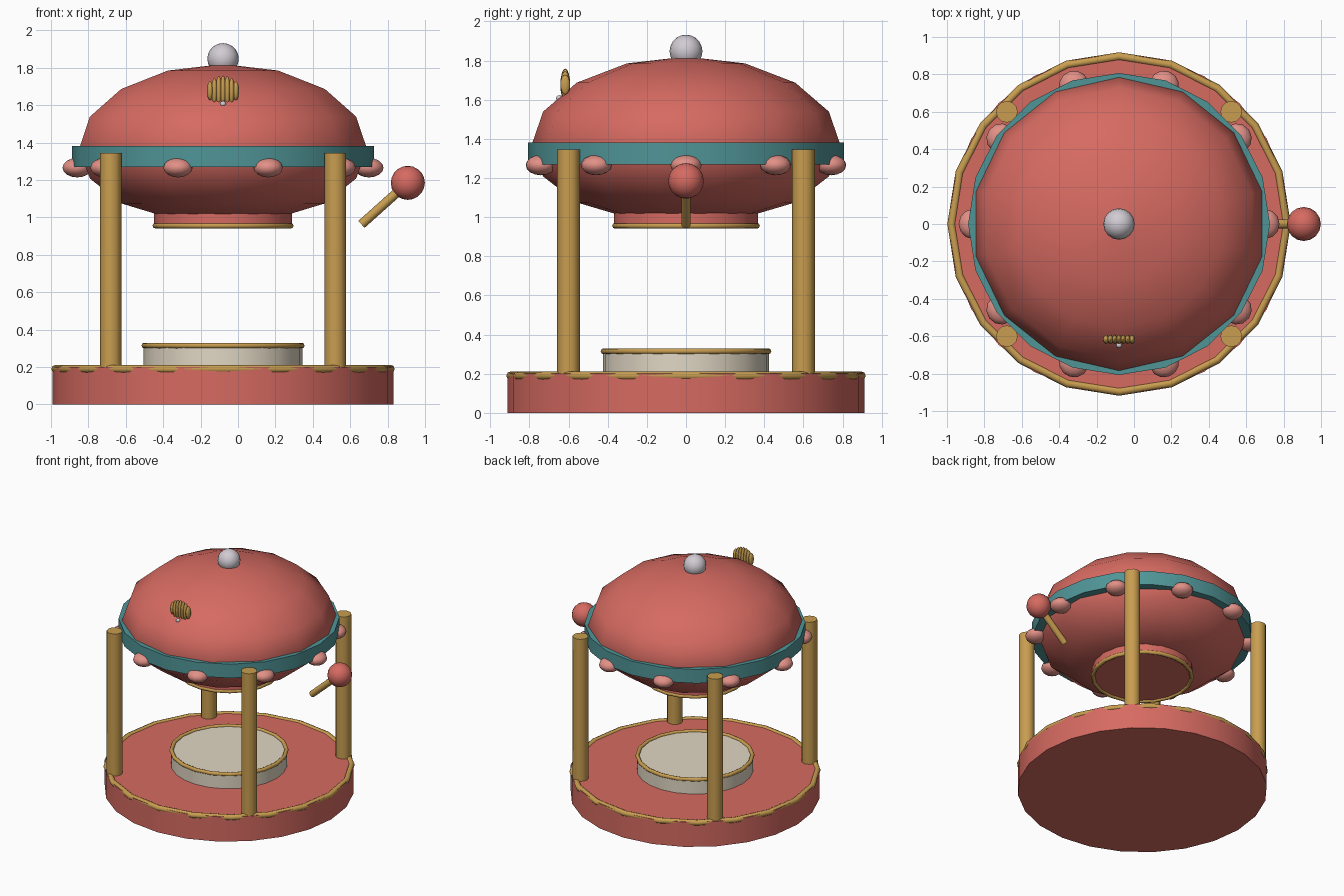
import bpy, bmesh, math
from mathutils import Vector

if "Cube" in bpy.data.objects:
    bpy.data.objects.remove(bpy.data.objects["Cube"])

CX = -0.08  # main axis of the machine


def mat(name, rgb):
    m = bpy.data.materials.new(name)
    m.diffuse_color = (*rgb, 1)
    m.use_nodes = True
    m.node_tree.nodes["Principled BSDF"].inputs["Base Color"].default_value = m.diffuse_color
    return m


RED = mat("coral_red", (0.67, 0.145, 0.12))
GOLD = mat("gold", (0.58, 0.34, 0.08))
TEAL = mat("teal", (0.08, 0.30, 0.31))
PINK = mat("bulb_pink", (0.76, 0.28, 0.24))
CREAM = mat("cream", (0.75, 0.68, 0.55))
SILVER = mat("silver", (0.64, 0.60, 0.65))


def finish(name, m, angle=40):
    o = bpy.context.object
    o.name = name
    o.data.materials.append(m)
    bpy.ops.object.shade_smooth_by_angle(angle=math.radians(angle))
    return o


def cyl(name, m, r, z0, z1, n, x=CX, y=0):
    bpy.ops.mesh.primitive_cylinder_add(vertices=n, radius=r, depth=z1 - z0,
                                        location=(x, y, (z0 + z1) / 2))
    return finish(name, m)


def ring(name, m, r, minor, z, n=20):
    bpy.ops.mesh.primitive_torus_add(major_segments=n, minor_segments=8, major_radius=r,
                                     minor_radius=minor, location=(CX, 0, z))
    return finish(name, m, 60)


def ball(name, m, loc, size, seg=14, rings=8, rot=0):
    bpy.ops.mesh.primitive_uv_sphere_add(segments=seg, ring_count=rings, radius=1,
                                         location=loc, rotation=(0, 0, rot))
    o = finish(name, m, 60)
    o.scale = size
    return o


def lathe(name, m, profile, n):
    # Revolve (radius, z) points; first vertex lies on the y axis
    bm = bmesh.new()
    loops = []
    for r, z in profile:
        loops.append([bm.verts.new((r * math.sin(2 * math.pi * i / n),
                                    r * math.cos(2 * math.pi * i / n), z)) for i in range(n)])
    for a, b in zip(loops, loops[1:]):
        for i in range(n):
            j = (i + 1) % n
            bm.faces.new((a[i], a[j], b[j], b[i]))
    bm.faces.new(loops[0])
    bm.faces.new(loops[-1])
    bmesh.ops.remove_doubles(bm, verts=bm.verts, dist=1e-5)
    bmesh.ops.recalc_face_normals(bm, faces=bm.faces)
    me = bpy.data.meshes.new(name)
    bm.to_mesh(me)
    bm.free()
    o = bpy.data.objects.new(name, me)
    o.location.x = CX
    bpy.context.collection.objects.link(o)
    bpy.ops.object.select_all(action='DESELECT')
    o.select_set(True)
    bpy.context.view_layer.objects.active = o
    return finish(name, m, 45)


# Base with trim, and the cream plate on it
cyl("base", RED, 0.912, 0, 0.2, 24)
ring("base_trim", GOLD, 0.896, 0.022, 0.19)
cyl("plate", CREAM, 0.425, 0.19, 0.315, 24)
ring("plate_trim", GOLD, 0.421, 0.015, 0.315)

# Four columns
for i, (sx, sy) in enumerate([(-1, -1), (1, -1), (1, 1), (-1, 1)]):
    cyl(f"column_{i + 1}", GOLD, 0.058, 0.19, 1.345, 12, CX + 0.6 * sx, 0.6 * sy)

# Dome and bowl: flattened body, truncated underneath
profile = [(0.365, 1.018)]
for k in range(-2, 4):
    a = math.radians(22.5 * k)
    profile.append((0.79 * math.cos(a), 1.365 + (0.455 if k > 0 else 0.41) * math.sin(a)))
profile.append((0.002, 1.82))
lathe("dome_body", RED, profile, 14)

# Collar under the bowl
cyl("collar", RED, 0.368, 0.955, 1.025, 20)
ring("collar_trim", GOLD, 0.362, 0.015, 0.956)

# Teal band with ten bulbs
cyl("band", TEAL, 0.807, 1.27, 1.382, 20)
for i in range(10):
    a = math.radians(36 * i)
    ball(f"bulb_{i + 1}", PINK, (CX + 0.78 * math.cos(a), 0.78 * math.sin(a), 1.266),
         (0.078, 0.08, 0.052), 12, 8, a)

# Finial on top
ball("finial", SILVER, (CX, 0, 1.848), (0.084, 0.084, 0.084), 16, 10)

# Ribbed shell ornament on the front of the dome
for i in range(-3, 4):
    h = 0.082 - 0.0035 * i * i
    ball(f"shell_rib_{i + 4}", GOLD, (CX + 0.023 * i, -0.617, 1.677), (0.017, 0.025, h), 8, 8)
ball("shell_pearl", SILVER, (CX, -0.648, 1.607), (0.016, 0.016, 0.016), 8, 6)

# Side lever with a ball knob
p, q = Vector((0.66, 0, 0.963)), Vector((0.908, 0, 1.185))
bpy.ops.mesh.primitive_cylinder_add(vertices=10, radius=0.025, depth=(q - p).length,
                                    location=(p + q) / 2,
                                    rotation=(q - p).to_track_quat('Z', 'Y').to_euler())
finish("lever_rod", GOLD)
ball("lever_knob", RED, q, (0.091, 0.091, 0.091), 16, 10)
